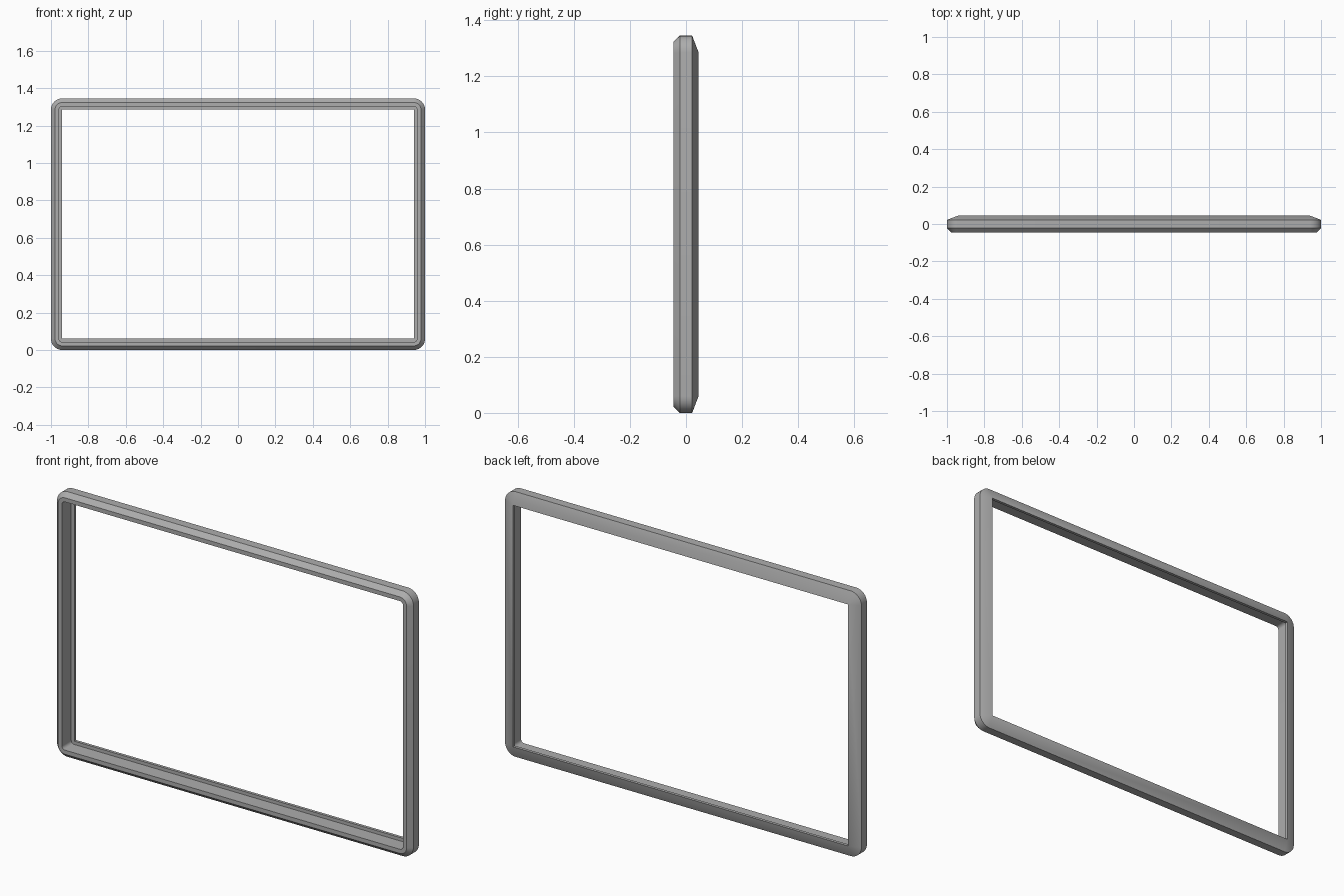
import bpy, bmesh
from math import sin, cos, pi

cube = bpy.data.objects.get("Cube")
if cube:
    bpy.data.objects.remove(cube, do_unlink=True)

WIDTH, HEIGHT = 2.0, 1.345
CORNER = 0.06          # outer corner radius, shrinking to a sharp inner corner
STEPS = 8

# Moulding section as (inset from the outer edge, depth), closed
SECTION = [
    (0.0, -0.022), (0.022, -0.045), (0.043, -0.045),   # outer side and front face
    (0.043, 0.03), (0.06, 0.03),                       # inner wall and rebate
    (0.06, 0.045), (0.0, 0.022),                       # lip and sloped back
]


def corner_ring():
    """Yield (centre x, centre z, direction x, direction z) around the frame."""
    cx, cz = WIDTH / 2 - CORNER, HEIGHT / 2 - CORNER
    for q, (sx, sz) in enumerate([(1, 1), (-1, 1), (-1, -1), (1, -1)]):
        for i in range(STEPS + 1):
            a = (q + i / STEPS) * pi / 2
            yield sx * cx, sz * cz, cos(a), sin(a)


# Sweep the section round the rounded rectangle
bm = bmesh.new()
rings = []
for cx, cz, dx, dz in corner_ring():
    rings.append([bm.verts.new((cx + dx * (CORNER - inset), y,
                                HEIGHT / 2 + cz + dz * (CORNER - inset)))
                  for inset, y in SECTION])
n = len(SECTION)
for k, ring in enumerate(rings):
    nxt = rings[(k + 1) % len(rings)]
    for j in range(n):
        bm.faces.new((ring[j], nxt[j], nxt[(j + 1) % n], ring[(j + 1) % n]))
bmesh.ops.remove_doubles(bm, verts=bm.verts, dist=0.0001)
bmesh.ops.recalc_face_normals(bm, faces=bm.faces)
mesh = bpy.data.meshes.new("picture_frame")
bm.to_mesh(mesh)
bm.free()

# Single grey finish
grey = bpy.data.materials.new("frame_grey")
grey.use_nodes = True
colour = (0.42, 0.42, 0.42, 1)
grey.diffuse_color = colour
grey.node_tree.nodes["Principled BSDF"].inputs["Base Color"].default_value = colour
mesh.materials.append(grey)

frame = bpy.data.objects.new("picture_frame", mesh)
bpy.context.collection.objects.link(frame)
bpy.ops.object.select_all(action='DESELECT')
frame.select_set(True)
bpy.context.view_layer.objects.active = frame
bpy.ops.object.shade_smooth_by_angle(angle=pi / 6)
